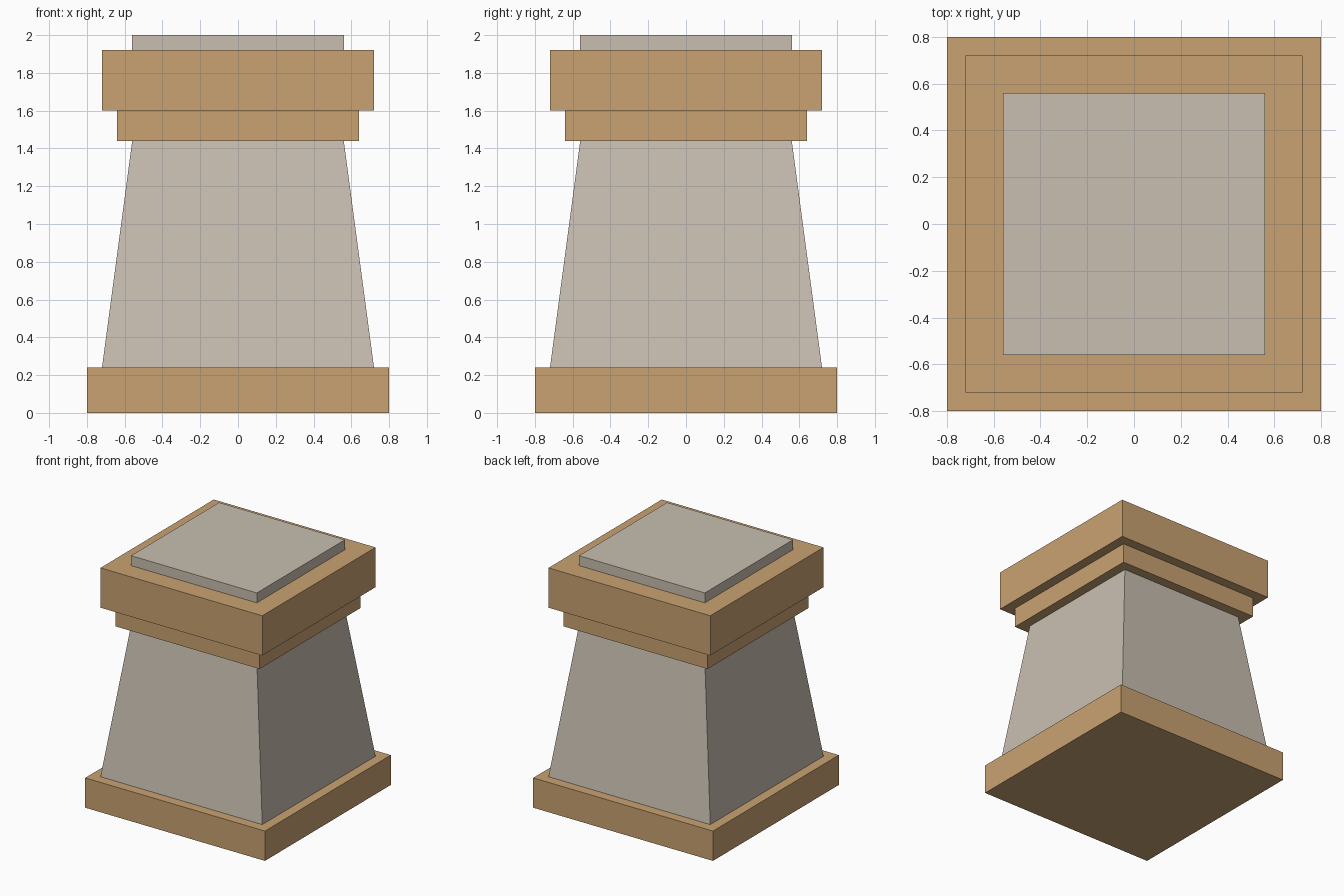
import bpy, bmesh

if "Cube" in bpy.data.objects:
    bpy.data.objects.remove(bpy.data.objects["Cube"])


def material(name, rgb):
    m = bpy.data.materials.new(name)
    lin = [(c / 255 / 12.92) if c / 255 <= 0.04045 else ((c / 255 + 0.055) / 1.055) ** 2.4 for c in rgb]
    m.diffuse_color = (*lin, 1.0)
    m.use_nodes = True
    m.node_tree.nodes["Principled BSDF"].inputs["Base Color"].default_value = m.diffuse_color
    return m


def square_block(name, z0, z1, half_bottom, half_top, mat):
    """Square block, tapered when the two half widths differ."""
    bm = bmesh.new()
    bmesh.ops.create_cube(bm, size=2)
    for v in bm.verts:
        top = v.co.z > 0
        half = half_top if top else half_bottom
        v.co = (v.co.x * half, v.co.y * half, z1 if top else z0)
    mesh = bpy.data.meshes.new(name)
    bm.to_mesh(mesh)
    bm.free()
    mesh.materials.append(mat)
    obj = bpy.data.objects.new(name, mesh)
    bpy.context.collection.objects.link(obj)
    return obj


tan = material("tan_trim", (201, 162, 114))
stone = material("pale_stone", (200, 191, 176))

# Plinth at the ground
square_block("base_plinth", 0.0, 0.24, 0.80, 0.80, tan)
# Tapered shaft
square_block("tapered_shaft", 0.24, 1.44, 0.72, 0.56, stone)
# Two-step capital
square_block("lower_capital", 1.44, 1.60, 0.64, 0.64, tan)
square_block("upper_capital", 1.60, 1.92, 0.72, 0.72, tan)
# Top slab
square_block("top_slab", 1.92, 2.0, 0.56, 0.56, stone)
